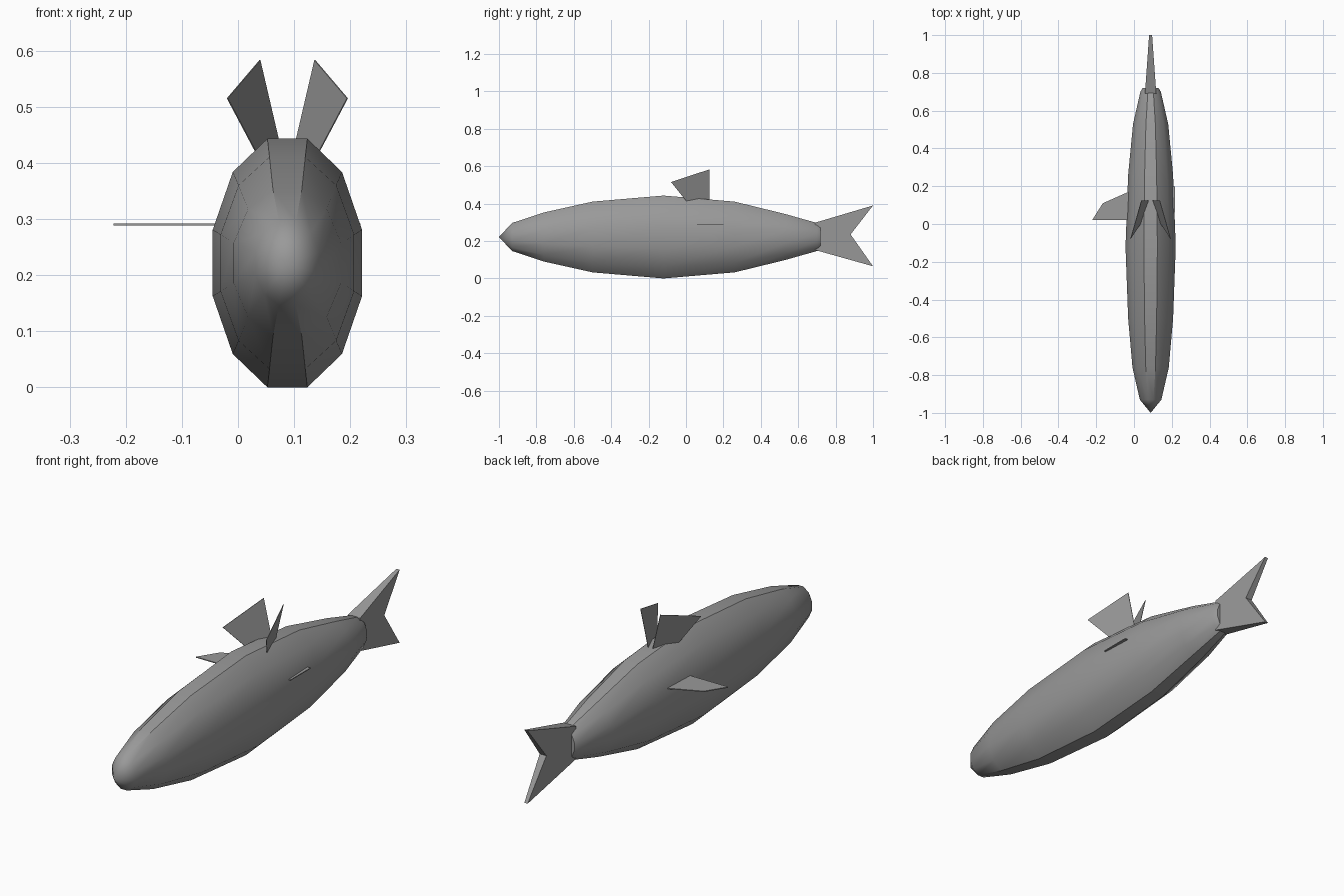
import bpy, bmesh, math

if "Cube" in bpy.data.objects:
    bpy.data.objects.remove(bpy.data.objects["Cube"])

CX, CZ = 0.088, 0.2215      # body axis

grey = bpy.data.materials.new("plain grey")
grey.diffuse_color = (0.32, 0.32, 0.32, 1)
grey.use_nodes = True
grey.node_tree.nodes["Principled BSDF"].inputs["Base Color"].default_value = grey.diffuse_color


def make(name, verts, faces, smooth=False):
    mesh = bpy.data.meshes.new(name)
    mesh.from_pydata(verts, [], faces)
    bm = bmesh.new()
    bm.from_mesh(mesh)
    bmesh.ops.recalc_face_normals(bm, faces=bm.faces)
    bm.to_mesh(mesh)
    bm.free()
    obj = bpy.data.objects.new(name, mesh)
    bpy.context.collection.objects.link(obj)
    mesh.materials.append(grey)
    if smooth:
        bpy.ops.object.select_all(action='DESELECT')
        obj.select_set(True)
        bpy.context.view_layer.objects.active = obj
        bpy.ops.object.shade_smooth_by_angle(angle=math.radians(30))
    return obj


def plate(name, lower, upper):
    """Closed solid between two matching outlines."""
    n = len(lower)
    faces = [list(range(n)), list(range(n, 2 * n))]
    faces += [[i, (i + 1) % n, n + (i + 1) % n, n + i] for i in range(n)]
    return make(name, lower + upper, faces)


# Body: twelve-sided elliptical rings (y, half width, half height)
N = 12
rings = [(-0.93, 0.057, 0.075), (-0.76, 0.096, 0.131), (-0.50, 0.119, 0.189),
         (-0.12, 0.133, 0.2215), (0.26, 0.119, 0.189), (0.53, 0.093, 0.123),
         (0.70, 0.054, 0.075), (0.72, 0.042, 0.062)]
verts, faces = [], []
for y, w, h in rings:
    for i in range(N):
        a = math.radians(15 + 30 * i)
        k = 1 / math.cos(math.radians(15))
        verts.append((CX + w * k * math.cos(a), y, CZ + h * k * math.sin(a)))
for r in range(len(rings) - 1):
    for i in range(N):
        j = (i + 1) % N
        faces.append([r * N + i, r * N + j, (r + 1) * N + j, (r + 1) * N + i])
faces.append([(len(rings) - 1) * N + i for i in range(N)])
# Pointed nose
verts.append((CX, -1.0, CZ))
faces += [[len(verts) - 1, i, (i + 1) % N] for i in range(N)]
make("body", verts, faces, smooth=True)

# Forked tail: two wedge lobes thinning towards the tips
half = lambda y: 0.03 - 0.022 * (y - 0.69) / 0.31
lobes = {"upper_tail_lobe": [(0.69, 0.225), (0.88, 0.235), (1.0, 0.39), (0.69, 0.298)],
         "lower_tail_lobe": [(0.69, 0.225), (0.88, 0.235), (1.0, 0.065), (0.69, 0.152)]}
for name, outline in lobes.items():
    plate(name, [(CX - half(y), y, z) for y, z in outline],
          [(CX + half(y), y, z) for y, z in outline])

# Pair of splayed back fins, mirrored about the body axis
fin = [(0.107, -0.08, 0.515), (0.049, 0.125, 0.583), (0.011, 0.125, 0.42), (0.054, 0.0, 0.415)]
for name, s in (("left_back_fin", -1), ("right_back_fin", 1)):
    plate(name, [(CX + s * (x - 0.001), y, z) for x, y, z in fin],
          [(CX + s * (x + 0.001), y, z) for x, y, z in fin])

# Side fin: passes through the body and just emerges on the right
side = [(-0.222, 0.02), (-0.165, 0.11), (-0.03, 0.17), (0.218, 0.20), (0.218, 0.06), (-0.03, 0.02)]
plate("side_fin", [(x, y, 0.288) for x, y in side], [(x, y, 0.292) for x, y in side])
